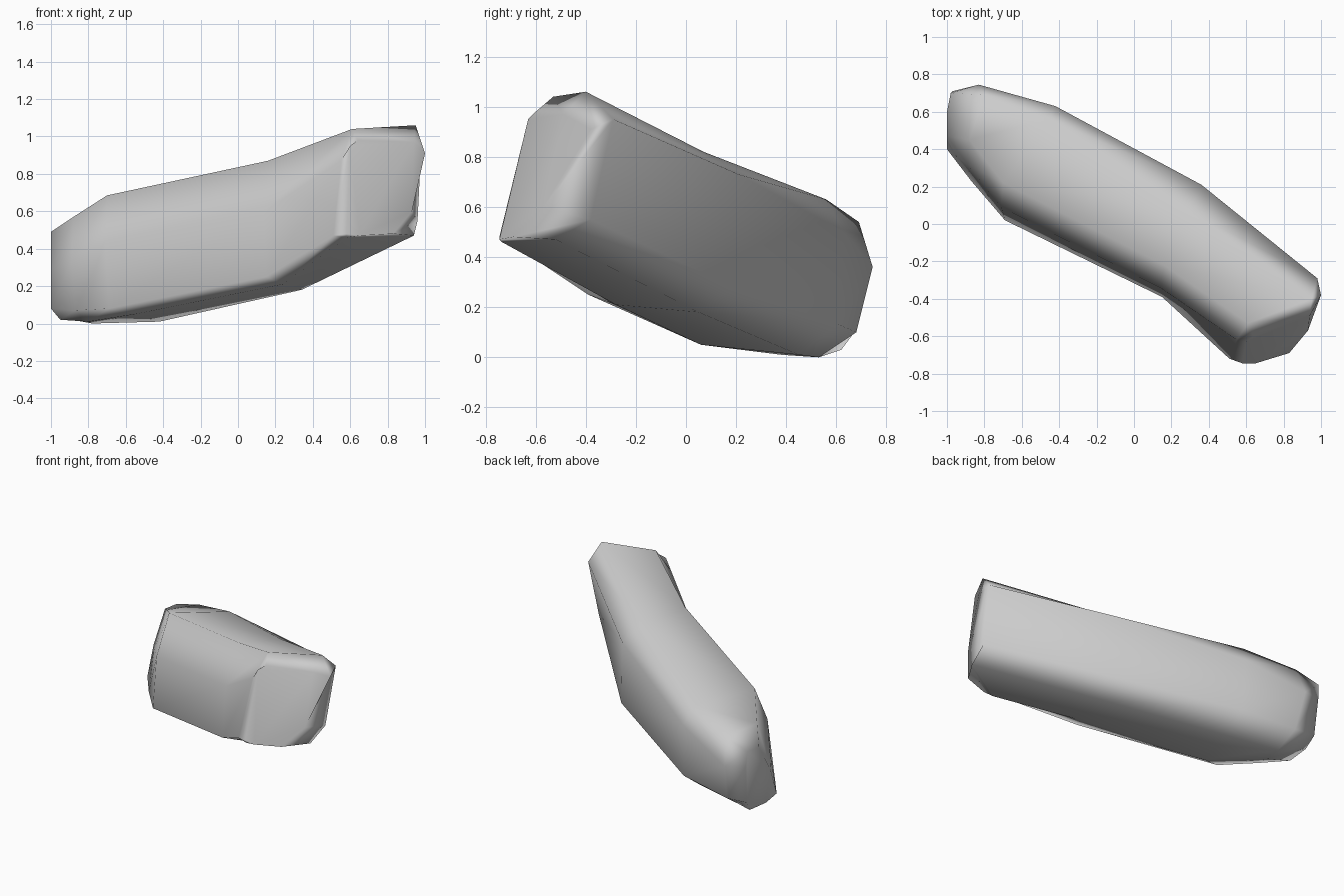
import bpy, bmesh

# Eight-sided sections along the bent block, left end to right end. Each runs:
# top front, top back, back upper, back lower,
# bottom back, bottom front, front lower, front upper
SECTIONS = [
    ((-1, .60, .49), (-.98, .70, .49), (-.97, .71, .38), (-.96, .68, .11),
     (-.94, .62, .03), (-.95, .45, .02), (-1, .40, .08), (-1, .47, .28)),
    ((-.88, .45, .57), (-.80, .69, .54), (-.83, .745, .36), (-.80, .68, .10),
     (-.78, .53, 0), (-.80, .38, .01), (-.87, .23, .07), (-.89, .32, .33)),
    ((-.70, .22, .685), (-.46, .56, .63), (-.42, .63, .5), (-.41, .61, .13),
     (-.42, .45, .01), (-.55, .06, .05), (-.69, .02, .08), (-.71, .09, .42)),
    ((.16, -.22, .87), (.29, .07, .82), (.36, .21, .73), (.38, .19, .28),
     (.34, .05, .18), (.24, -.28, .21), (.15, -.39, .25), (.14, -.34, .6)),
    ((.61, -.53, 1.04), (.95, -.40, 1.06), (.98, -.29, .95), (.96, -.38, .55),
     (.94, -.52, .47), (.58, -.735, .46), (.51, -.72, .47), (.55, -.62, .87)),
    ((.64, -.60, .98), (.94, -.49, .97), (1, -.38, .91), (.93, -.57, .60),
     (.83, -.69, .48), (.65, -.745, .47), (.58, -.745, .48), (.60, -.63, .95)),
]

# Loft the sections and close both ends
bm = bmesh.new()
rings = [[bm.verts.new(p) for p in s] for s in SECTIONS]
for r, s in zip(rings, rings[1:]):
    for i in range(8):
        j = (i + 1) % 8
        bm.faces.new((r[i], r[j], s[j], s[i]))
bm.faces.new(rings[0])
bm.faces.new(rings[-1])
bmesh.ops.recalc_face_normals(bm, faces=bm.faces)
for f in bm.faces:
    f.smooth = True

mesh = bpy.data.meshes.new("bent_stone")
bm.to_mesh(mesh)
bm.free()
stone = bpy.data.objects.new("bent_stone", mesh)
bpy.context.collection.objects.link(stone)

# Broad faces stay flat, chamfers shade softly
weighted = stone.modifiers.new("soft_edges", 'WEIGHTED_NORMAL')
weighted.weight = 50

grey = bpy.data.materials.new("stone_grey")
grey.diffuse_color = (0.6, 0.6, 0.6, 1)
mesh.materials.append(grey)
